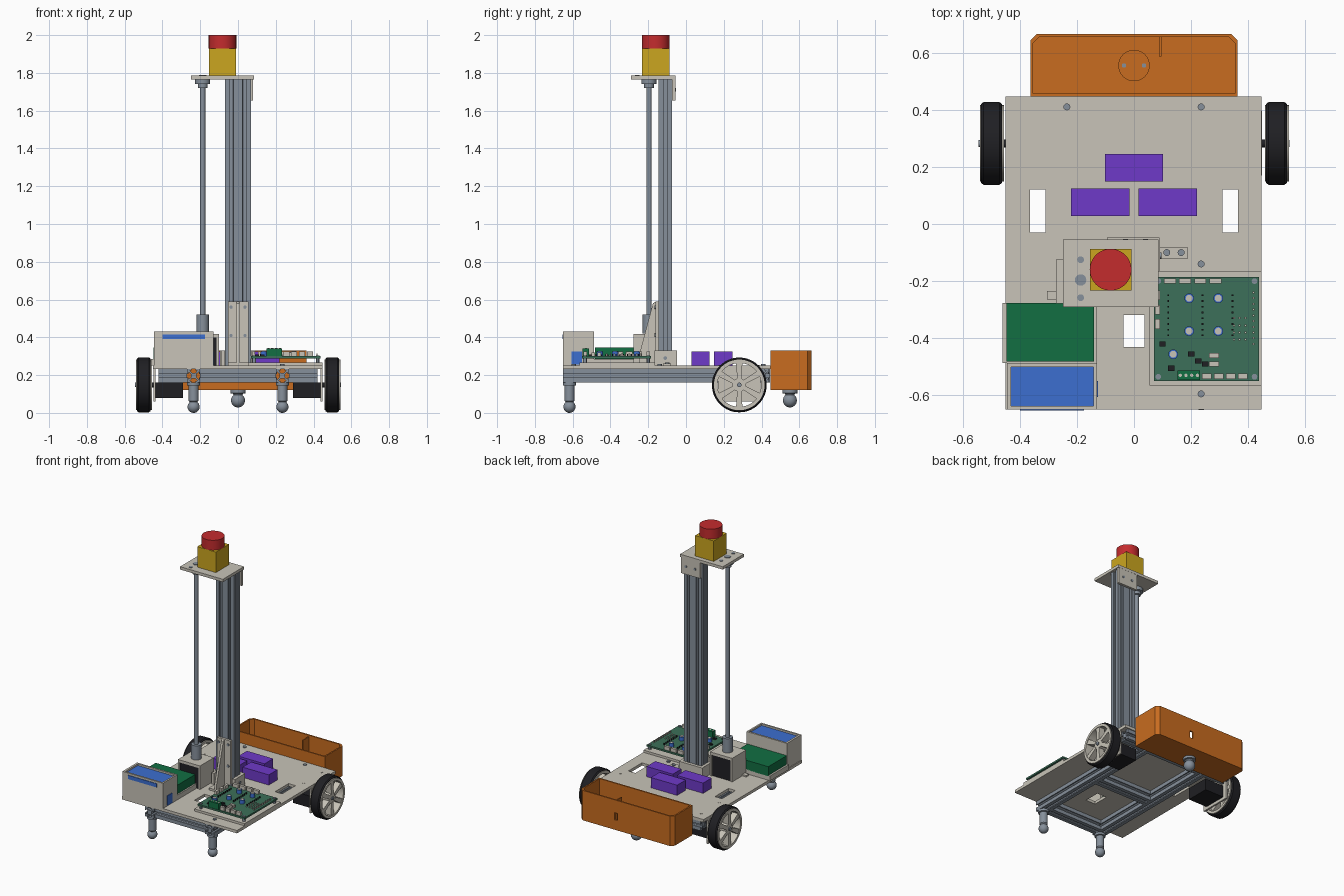
import bpy, bmesh, math
from mathutils import Matrix, Vector

if "Cube" in bpy.data.objects:
    bpy.data.objects.remove(bpy.data.objects["Cube"], do_unlink=True)


def material(name, *rgb):
    m = bpy.data.materials.new(name)
    m.use_nodes = True
    m.diffuse_color = (*rgb, 1)
    m.node_tree.nodes["Principled BSDF"].inputs["Base Color"].default_value = (*rgb, 1)
    return m


BEIGE = material("warm beige", .58, .55, .48)
METAL = material("grey metal", .24, .28, .33)
DARK = material("near black", .014, .014, .017)
ORANGE = material("orange", .58, .15, .014)
PURPLE = material("purple", .156, .042, .58)
BLUE = material("blue", .045, .156, .63)
GREEN = material("green", .006, .156, .055)
BOARD = material("circuit green", .045, .16, .1)
RED = material("red", .55, .025, .027)
YELLOW = material("yellow", .6, .38, .014)


# ---- helpers ----
def finish(name, bm, mat):
    bmesh.ops.remove_doubles(bm, verts=bm.verts, dist=1e-5)
    bmesh.ops.recalc_face_normals(bm, faces=bm.faces)
    mesh = bpy.data.meshes.new(name)
    bm.to_mesh(mesh)
    bm.free()
    mesh.materials.append(mat)
    ob = bpy.data.objects.new(name, mesh)
    bpy.context.collection.objects.link(ob)
    return ob


def prism(name, points, lo, hi, axis, mat):
    """Extrude a flat outline along an axis."""
    place = {"X": lambda u, v, w: (w, u, v),
             "Y": lambda u, v, w: (u, w, v),
             "Z": lambda u, v, w: (u, v, w)}[axis]
    bm = bmesh.new()
    face = bm.faces.new([bm.verts.new(place(u, v, lo)) for u, v in points])
    out = bmesh.ops.extrude_face_region(bm, geom=[face])
    step = Vector(place(0, 0, hi - lo))
    bmesh.ops.translate(bm, vec=step, verts=[g for g in out["geom"] if isinstance(g, bmesh.types.BMVert)])
    return finish(name, bm, mat)


def box(name, x, y, z, mat):
    corners = [(x[0], y[0]), (x[1], y[0]), (x[1], y[1]), (x[0], y[1])]
    return prism(name, corners, z[0], z[1], "Z", mat)


def block(name, cx, cy, z, w, d, h, mat):
    return box(name, (cx - w / 2, cx + w / 2), (cy - d / 2, cy + d / 2), (z, z + h), mat)


def lathe(name, profile, loc, mat, axis="Z", closed=False, steps=40):
    """Spin (radius, height) pairs around an axis."""
    bm = bmesh.new()
    vs = [bm.verts.new((r, 0, h)) for r, h in profile]
    es = [bm.edges.new(pair) for pair in zip(vs, vs[1:])]
    if closed:
        es.append(bm.edges.new((vs[-1], vs[0])))
    bmesh.ops.spin(bm, geom=vs + es, axis=(0, 0, 1), cent=(0, 0, 0), angle=math.tau, steps=steps)
    turn = Matrix.Rotation(math.pi / 2, 4, "Y") if axis == "X" else Matrix()
    if axis == "Y":
        turn = Matrix.Rotation(-math.pi / 2, 4, "X")
    bm.transform(Matrix.Translation(loc) @ turn)
    return finish(name, bm, mat)


def cyl(name, loc, r, h, mat, axis="Z", steps=32):
    return lathe(name, [(0, 0), (r, 0), (r, h), (0, h)], loc, mat, axis, steps=steps)


def cut(ob, cutter):
    mod = ob.modifiers.new("cut", "BOOLEAN")
    mod.operation, mod.object, mod.solver = "DIFFERENCE", cutter, "EXACT"
    bpy.context.view_layer.objects.active = ob
    bpy.ops.object.modifier_apply(modifier=mod.name)
    bpy.data.objects.remove(cutter, do_unlink=True)


CELL = .07


def slotted(cu, cv, nu, nv):
    """Outline of a slotted aluminium profile, nu by nv cells."""
    groove = [(-.01, 0), (-.01, .007), (-.02, .007), (-.009, .02)]
    groove += [(-a, d) for a, d in reversed(groove)]
    points = []
    for k, n, other in ((0, nu, nv), (1, nv, nu), (2, nu, nv), (3, nv, nu)):
        half, depth = n * CELL / 2, other * CELL / 2
        side = [(-half, 0)]
        for i in range(n):
            mid = -half + (i + .5) * CELL
            side += [(mid + a, d) for a, d in groove]
        c, s = ((1, 0), (0, 1), (-1, 0), (0, -1))[k]
        for a, d in side:
            b = d - depth
            points.append((cu + a * c - b * s, cv + a * s + b * c))
    return points


# ---- base plate and frame ----
plate = box("base_plate", (-.45, .447), (-.65, .447), (.232, .252), BEIGE)
for x, y, w, d in ((-.337, .045, .055, .15), (.337, .045, .055, .15), (0, -.375, .075, .112)):
    cut(plate, block("slot_cutter", x, y, .2, w, d, .1, BEIGE))
RAIL = .235
for s in (-1, 1):
    prism("frame_rail", slotted(s * RAIL, .197, 1, 1), -.65, .445, "Y", METAL)
for y in (-.6, -.11):
    prism("cross_beam", slotted(y, .197, 1, 1), -.2, .2, "X", METAL)
for lo, hi in ((-.42, -.27), (-.2, .2), (.27, .42)):
    prism("rear_cross_beam", slotted(.405, .197, 1, 1), lo, hi, "X", METAL)
for x, y in ((-RAIL, .41), (RAIL, .41), (RAIL, -.14), (RAIL, -.595)):
    cyl("plate_bolt", (x, y, .25), .012, .008, METAL, steps=16)
for s in (-1, 1):
    for y in (.18, .38):
        cyl("bracket_rivet", (s * .385, y, .25), .008, .004, BEIGE, steps=16)

# ---- ball casters ----
def caster(x, y, top, stem, r, cz):
    ball = [(r * math.sin(a), cz - r * math.cos(a)) for a in (i * math.pi / 14 for i in range(12))]
    lathe("ball_caster", ball + [(stem, cz + r), (stem, top - .018), (r + .003, top - .016),
                                 (r + .003, top), (0, top)], (x, y, 0), METAL)


for s in (-1, 1):
    caster(s * RAIL, -.617, .162, .026, .032, .032)
caster(0, .55, .12, .028, .037, .066)

# ---- wheels and drive motors ----
WY, WZ = .282, .148
for s in (-1, 1):
    def span(a, b):
        return sorted((s * a, s * b))

    lathe("tyre", [(.125, -.036), (.138, -.036), (.145, -.028), (.145, .028), (.138, .036), (.125, .036)],
          (s * .499, WY, WZ), DARK, "X", True, 64)
    lathe("wheel_rim", [(.116, -.041), (.134, -.041), (.134, .043), (.116, .043)],
          (s * .499, WY, WZ), BEIGE, "X", True, 64)
    cyl("wheel_hub", (s * .5 - .035, WY, WZ), .036, .07, BEIGE, "X")
    cyl("hub_cap", (s * .54 - .004, WY, WZ), .012, .008, METAL, "X")
    for i in range(6):
        a = i * math.pi / 3 + math.pi / 6
        du, dv = Vector((math.cos(a), math.sin(a))), Vector((-math.sin(a), math.cos(a)))
        c = Vector((WY, WZ))
        pts = [c + du * .03 - dv * .011, c + du * .12 - dv * .017,
               c + du * .12 + dv * .017, c + du * .03 + dv * .011]
        prism("wheel_spoke", pts, *span(.495, .538), "X", BEIGE)
    cyl("axle", (s * .45 - .03, WY, WZ), .014, .06, DARK, "X")
    box("motor_bracket", span(.436, .448), (.17, .395), (.06, .232), BEIGE)
    box("drive_motor", span(.29, .436), (.2, .365), (.08, .162), DARK)

# ---- rear bin ----
def bin_outline(g):
    x, back, c = .363 - g, .665 - g, .022
    return [(-x, .447 + g), (x, .447 + g), (x, back - c), (x - c, back), (c - x, back), (-x, back - c)]


rear_bin = prism("rear_bin", bin_outline(0), .12, .33, "Z", ORANGE)
cut(rear_bin, prism("bin_cutter", bin_outline(.01), .132, .4, "Z", ORANGE))
cut(rear_bin, block("bin_slot_cutter", .08, .66, .19, .025, .05, .05, ORANGE))
block("bin_rib", .092, .622, .13, .008, .07, .19, ORANGE)
cyl("caster_mount", (0, .555, .13), .055, .012, ORANGE)
for s in (-1, 1):
    cyl("mount_bolt", (s * .035, .555, .14), .008, .006, METAL, steps=12)

# ---- mast ----
MY = -.11
prism("mast", slotted(0, MY, 2, 1), .252, 1.766, "Z", METAL)
box("mast_front_plate", (-.052, .055), (-.162, -.145), (.25, .59), BEIGE)
prism("mast_gusset", [(-.25, .252), (-.16, .252), (-.16, .59), (-.175, .58), (-.25, .3)], -.008, .008, "X", BEIGE)
box("gusset_foot", (-.052, .055), (-.25, -.16), (.25, .266), BEIGE)
for s in (-1, 1):
    for z in (.41, .56):
        cyl("plate_screw", (s * .037, -.168, z), .009, .008, METAL, "Y", 16)
box("collar_back", (-.095, .09), (-.07, -.048), (.25, .33), BEIGE)
for s in (-1, 1):
    block("collar_side", s * .081, -.108, .25, .02, .115, .08, BEIGE)
cyl("collar_screw", (.088, MY, .29), .01, .008, METAL, "X", 16)
box("collar_foot", (.09, .187), (-.122, -.08), (.25, .262), BEIGE)
for x in (.115, .165):
    cyl("foot_bolt", (x, -.1, .26), .012, .008, METAL, steps=16)
box("top_plate", (-.248, .085), (-.29, -.055), (1.766, 1.786), BEIGE)
box("top_back_bracket", (-.07, .08), (-.073, -.056), (1.655, 1.77), BEIGE)
for x in (-.03, .04):
    cyl("bracket_screw", (x, -.06, 1.71), .009, .008, METAL, "Y", 16)

# ---- lead screw and its motor ----
SX, SY = -.187, -.196
cyl("lead_screw", (SX, SY, .5), .014, 1.27, METAL)
cyl("coupler", (SX, SY, .42), .033, .1, METAL)
lathe("top_bearing", [(0, 0), (.026, 0), (.026, .02), (.04, .022), (.04, .047), (0, .047)],
      (SX, SY, 1.72), METAL)
cyl("screw_end", (SX, SY, 1.78), .02, .01, METAL)
for y in (-.258, -.125):
    cyl("bearing_bolt", (SX, y, 1.78), .012, .01, METAL, steps=16)
block("lift_motor", SX, SY - .005, .252, .145, .145, .15, DARK)
block("lift_motor_top", SX, SY - .005, .4, .172, .155, .018, BEIGE)
for s in (-1, 1):
    block("lift_motor_wall", SX + s * .08, SY - .005, .252, .012, .155, .15, BEIGE)
block("lift_motor_foot", SX - .1, -.25, .25, .035, .03, .012, BEIGE)

# ---- emergency stop ----
block("stop_box", -.082, -.16, 1.786, .145, .145, .144, YELLOW)
cyl("stop_button", (-.082, -.16, 1.93), .073, .07, RED, steps=48)

# ---- display unit and green module ----
case = box("display_case", (-.445, -.13), (-.65, -.487), (.25, .43), BEIGE)
cut(case, box("case_cutter", (-.43, -.142), (-.638, -.5), (.41, .5), BEIGE))
box("display_screen", (-.43, -.142), (-.638, -.5), (.405, .418), BLUE)
box("front_stripe", (-.4, -.175), (-.654, -.648), (.39, .416), BLUE)
box("side_port", (-.132, -.126), (-.605, -.55), (.256, .325), BLUE)
box("module_tray", (-.46, -.13), (-.487, -.277), (.25, .285), BEIGE)
box("green_module", (-.447, -.14), (-.482, -.277), (.28, .347), GREEN)

# ---- sensor blocks ----
for x, y in ((0, .197), (-.118, .076), (.118, .076)):
    block("sensor_block", x, y, .25, .204, .096, .074, PURPLE)

# ---- circuit board and its components ----
box("board_tray", (.055, .447), (-.565, -.165), (.25, .268), BEIGE)
box("circuit_board", (.07, .437), (-.55, -.185), (.288, .3), BOARD)
TOP = .3
for x in (.085, .422):
    for y in (-.535, -.2):
        cyl("standoff", (x, y, .26), .01, .045, METAL, steps=12)
for x, y in ((.193, -.26), (.295, -.26), (.193, -.375), (.295, -.375), (.137, -.456)):
    cyl("capacitor", (x, y, TOP), .017, .026, BLUE, steps=20)
    cyl("capacitor_top", (x, y, TOP + .024), .012, .004, BEIGE, steps=20)
for i in range(4):
    block("rear_connector", .126 + i * .053, -.2, TOP, .042, .018, .024, BEIGE)
    block("front_connector", .255 + i * .042, -.533, TOP, .033, .018, .024, BEIGE)
    block("terminal_block", .162 + i * .02, -.53, TOP, .02, .034, .042, GREEN)
    cyl("terminal_screw", (.162 + i * .02, -.53, TOP + .04), .006, .004, BEIGE, steps=12)
for y in (-.25, -.3, -.35):
    block("side_connector", .082, y, TOP, .018, .034, .024, BEIGE)
for y in (-.46, -.49):
    block("inner_connector", .28, y, TOP, .034, .018, .02, BEIGE)
for x, y in ((.13, -.505), (.2, -.455), (.225, -.48), (.1, -.42), (.25, -.49)):
    block("chip", x, y, TOP, .022, .018, .008, DARK)
for x in (.12, .24, .345):
    for i in range(8):
        block("header_pin", x, -.25 - i * .02, TOP, .006, .006, .012, DARK)
for i in range(10):
    block("edge_pin", .418, -.24 - i * .02, TOP, .007, .007, .014, BEIGE)
for i in range(12):
    block("grid_pin", .35 + i % 3 * .02, -.33 - i // 3 * .025, TOP, .007, .007, .006, BEIGE)

# ---- smooth round parts, keep edges sharp ----
for ob in bpy.context.collection.objects:
    ob.select_set(ob.type == "MESH")
bpy.context.view_layer.objects.active = plate
bpy.ops.object.shade_smooth_by_angle(angle=math.radians(30))
